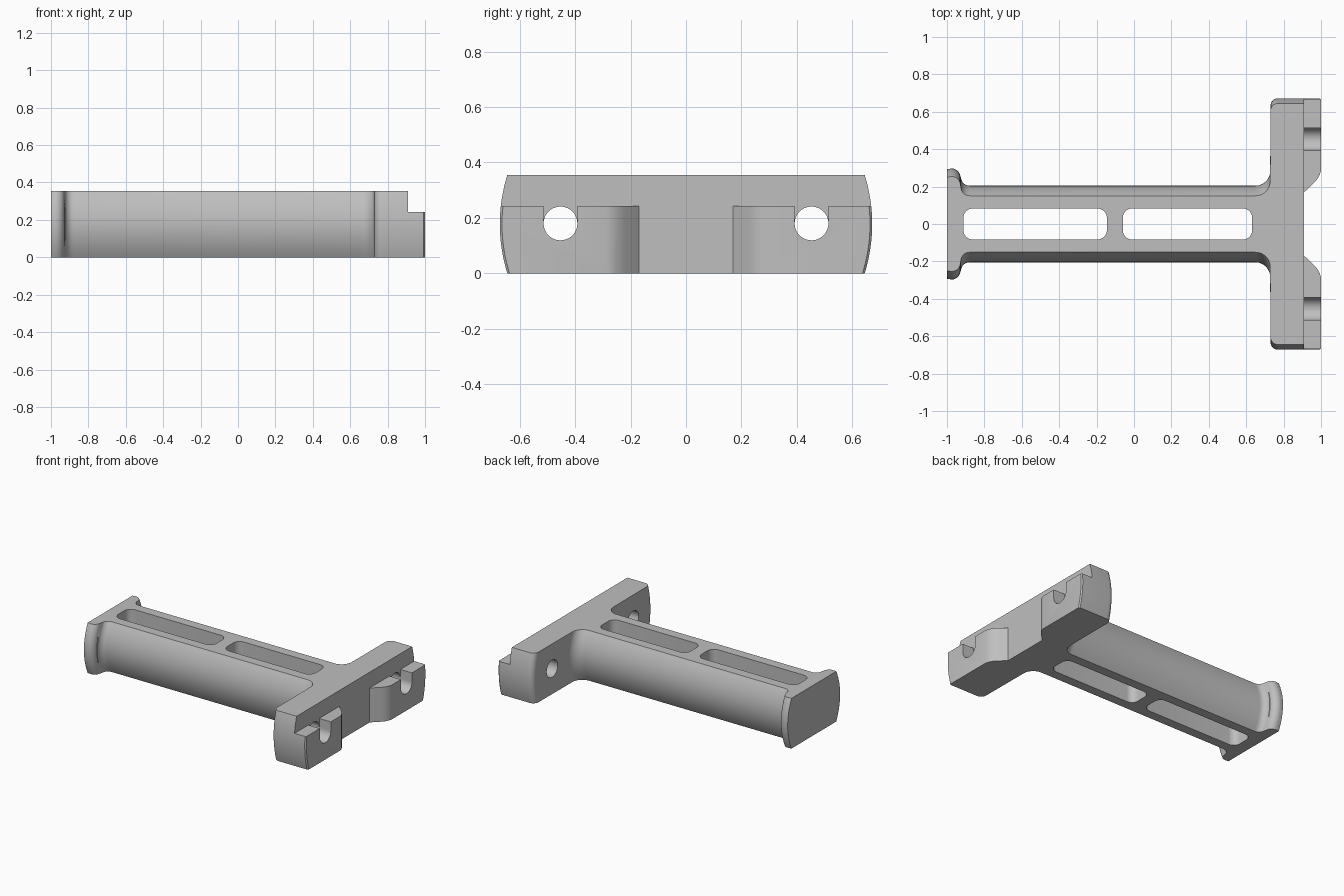
import bpy, bmesh
from math import sin, cos, radians, pi
from mathutils import Vector

cube = bpy.data.objects.get("Cube")
if cube:
    bpy.data.objects.remove(cube, do_unlink=True)

HEIGHT = 0.355
HALF = HEIGHT / 2

grey = bpy.data.materials.new("plain grey")
grey.use_nodes = True
grey.diffuse_color = (0.52, 0.52, 0.52, 1)
grey.node_tree.nodes["Principled BSDF"].inputs["Base Color"].default_value = grey.diffuse_color


def arc(cx, cy, r, start, end, steps=8):
    angles = [radians(start + (end - start) * i / steps) for i in range(steps + 1)]
    return [(cx + r * cos(a), cy + r * sin(a)) for a in angles]


def finish(name, bm):
    bmesh.ops.recalc_face_normals(bm, faces=bm.faces)
    mesh = bpy.data.meshes.new(name)
    bm.to_mesh(mesh)
    bm.free()
    ob = bpy.data.objects.new(name, mesh)
    bpy.context.collection.objects.link(ob)
    mesh.materials.append(grey)
    return ob


def prism(name, points, along, start, end):
    """Extrude a closed outline along x (points are y, z) or z (points are x, y)."""
    bm = bmesh.new()
    place = (lambda p, t: (t, *p)) if along == "x" else (lambda p, t: (*p, t))
    face = bm.faces.new([bm.verts.new(place(p, start)) for p in points])
    moved = bmesh.ops.extrude_face_region(bm, geom=[face])["geom"]
    shift = Vector(place((0, 0), end - start))
    bmesh.ops.translate(bm, vec=shift, verts=[v for v in moved if isinstance(v, bmesh.types.BMVert)])
    return finish(name, bm)


def box(y0, y1, z0, z1):
    return [(y0, z0), (y1, z0), (y1, z1), (y0, z1)]


# Body outline: (x, half width) stations with the bulge of the side at each
flange = [(-1, 0.293)] + arc(-0.975, 0.25, 0.047, 90, 0)
neck = arc(-0.88, 0.25, 0.045, 180, 270)
fillet = arc(0.65, 0.283, 0.078, 270, 360)
head = arc(0.77, 0.632, 0.04, 180, 90) + [(0.992, 0.672), (1, 0.664)]
stations = []
for part, bulge in ((flange, 0.043), (neck, 0.054), (fillet, 0.054), (head, 0.027)):
    stations += [(x, w, bulge) for x, w in part]

# Loft barrel-sided cross-sections along the length
STEPS = 20
bm = bmesh.new()
rings = []
for x, w, bulge in stations:
    side = [(w - bulge * (2 * i / STEPS - 1) ** 2, HEIGHT * i / STEPS) for i in range(STEPS + 1)]
    ring = [(x, y, z) for y, z in side] + [(x, -y, z) for y, z in reversed(side)]
    rings.append([bm.verts.new(p) for p in ring])
for a, b in zip(rings, rings[1:]):
    for i in range(len(a)):
        j = (i + 1) % len(a)
        bm.faces.new((a[i], a[j], b[j], b[i]))
bm.faces.new(rings[0])
bm.faces.new(rings[-1])
body = finish("handle_body", bm)

# Cutters: the two long rounded openings in the grip
cutters = []
for x0, x1 in ((-0.912, -0.145), (-0.06, 0.632)):
    r, hw = 0.05, 0.083
    outline = (arc(x1 - r, hw - r, r, 0, 90) + arc(x0 + r, hw - r, r, 90, 180)
               + arc(x0 + r, r - hw, r, 180, 270) + arc(x1 - r, r - hw, r, 270, 360))
    cutters.append(prism("grip_opening", outline, "z", -0.1, 0.5))

# Cutters: upper step and central recess in the end of the head
STEP = 0.91
cutters.append(prism("head_step", box(-0.8, 0.8, 0.243, 0.5), "x", STEP, 1.2))
edge = [(STEP, 0.17), (0.965, 0.222), (0.982, 0.242), (0.994, 0.265), (1.001, 0.29), (1.2, 0.29)]
recess = edge + [(x, -y) for x, y in reversed(edge)]
cutters.append(prism("head_recess", recess, "z", -0.1, 0.5))

# Cutters: bolt holes, opening upward into slots in front of the step
for side in (1, -1):
    y = side * 0.453
    hole = arc(y, 0.18, 0.061, 0, 360, 40)[:-1]
    cutters.append(prism("bolt_hole", hole, "x", 0.6, 1.2))
    cutters.append(prism("bolt_slot", box(y - 0.061, y + 0.061, 0.18, 0.5), "x", STEP, 1.2))

for cutter in cutters:
    mod = body.modifiers.new(cutter.name, "BOOLEAN")
    mod.operation = "DIFFERENCE"
    mod.solver = "EXACT"
    mod.object = cutter

# Bake the cuts and drop the cutters
graph = bpy.context.evaluated_depsgraph_get()
cut_mesh = bpy.data.meshes.new_from_object(body.evaluated_get(graph))
body.modifiers.clear()
body.data = cut_mesh
for cutter in cutters:
    bpy.data.objects.remove(cutter, do_unlink=True)

bpy.ops.object.select_all(action="DESELECT")
body.select_set(True)
bpy.context.view_layer.objects.active = body
bpy.ops.object.shade_smooth_by_angle(angle=radians(30))
